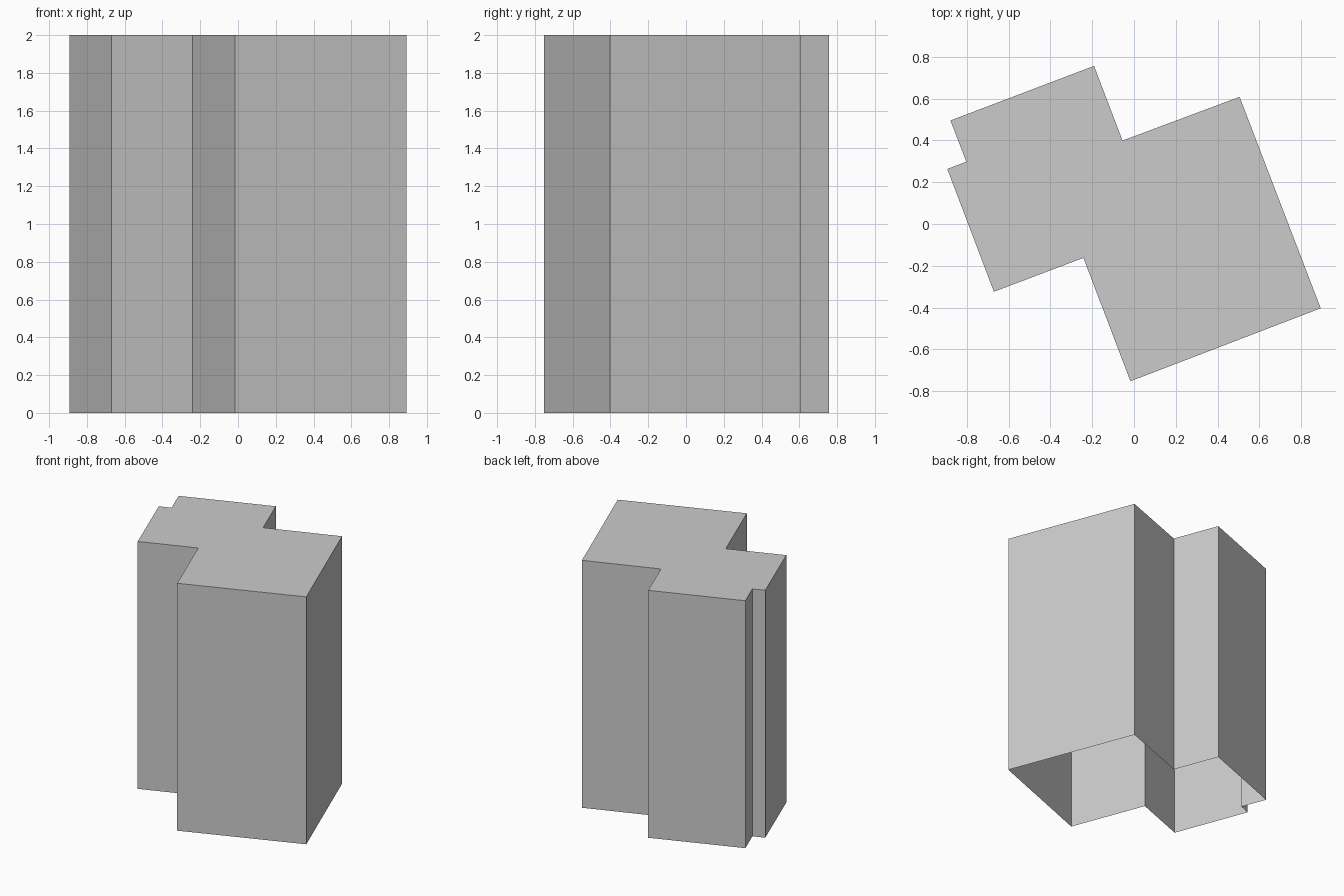
import bpy
import bmesh

cube = bpy.data.objects.get("Cube")
if cube:
    bpy.data.objects.remove(cube, do_unlink=True)

HEIGHT = 2.0

# Footprint of the building, counter-clockwise
FOOTPRINT = [
    (-0.017, -0.752), (0.893, -0.403), (0.505, 0.608), (-0.055, 0.399),
    (-0.191, 0.756), (-0.878, 0.495), (-0.802, 0.298), (-0.893, 0.263),
    (-0.67, -0.324), (-0.242, -0.162),
]

# Plain grey for the whole block
grey = bpy.data.materials.new("light_grey")
grey.use_nodes = True
colour = (0.6, 0.6, 0.6, 1.0)
grey.diffuse_color = colour
grey.node_tree.nodes["Principled BSDF"].inputs["Base Color"].default_value = colour

# Walls and flat roof as one shell, open underneath
bm = bmesh.new()
base = [bm.verts.new((x, y, 0)) for x, y in FOOTPRINT]
top = [bm.verts.new((x, y, HEIGHT)) for x, y in FOOTPRINT]
count = len(base)
for i in range(count):
    j = (i + 1) % count
    bm.faces.new((base[i], base[j], top[j], top[i]))
bm.faces.new(top)

mesh = bpy.data.meshes.new("building_block")
bm.to_mesh(mesh)
bm.free()
mesh.materials.append(grey)
building = bpy.data.objects.new("building_block", mesh)
bpy.context.collection.objects.link(building)
